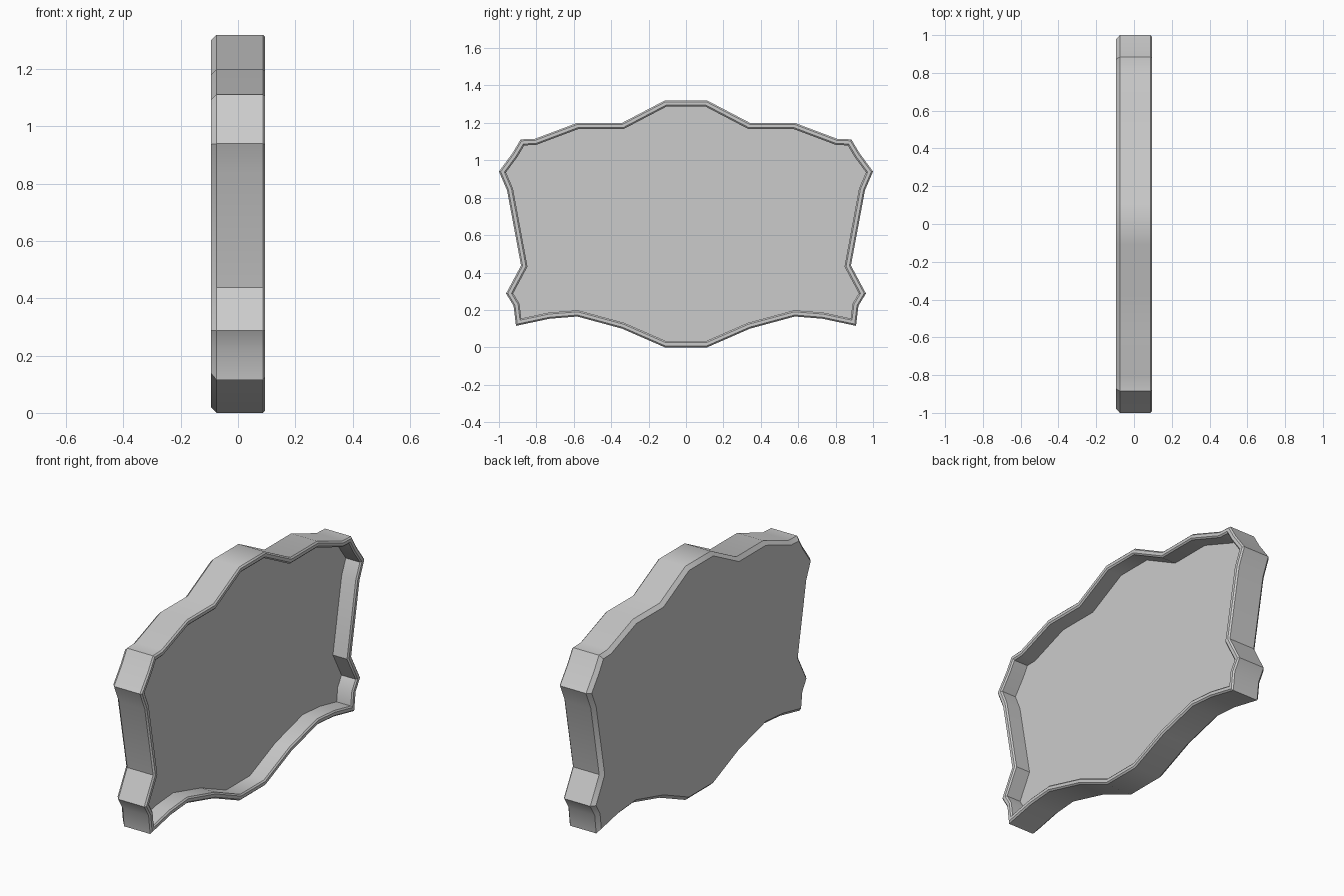
import bpy, bmesh
from mathutils import Vector

if "Cube" in bpy.data.objects:
    bpy.data.objects.remove(bpy.data.objects["Cube"])

# Right half of the plaque outline (y, z), top to bottom
half = [(0.113, 1.32), (0.342, 1.20), (0.582, 1.20), (0.808, 1.115), (0.884, 1.112),
        (0.928, 1.038), (1.0, 0.94), (0.957, 0.84), (0.882, 0.437), (0.962, 0.288),
        (0.922, 0.222), (0.909, 0.115), (0.73, 0.153), (0.582, 0.165),
        (0.342, 0.10), (0.113, 0.0)]
outline = [Vector(p) for p in half] + [Vector((-y, z)) for y, z in reversed(half)]


def inset(pts, d):
    """Mitred inset of a clockwise outline."""
    out = []
    for i, p in enumerate(pts):
        a = (p - pts[i - 1]).normalized()
        b = (pts[(i + 1) % len(pts)] - p).normalized()
        na, nb = Vector((a.y, -a.x)), Vector((b.y, -b.x))
        out.append(p + (na + nb) * (d / (1 + na.dot(nb))))
    return out


# Section from back face, over the rim, into the recess: (x, inset)
section = [(-0.095, 0.02), (-0.075, 0.0), (0.087, 0.0), (0.095, 0.008),
           (0.095, 0.025), (0.088, 0.033), (0.0, 0.033)]

bm = bmesh.new()
rings = [[bm.verts.new((x, p.x, p.y)) for p in inset(outline, d)] for x, d in section]
n = len(outline)
for r, s in zip(rings, rings[1:]):
    for i in range(n):
        j = (i + 1) % n
        bm.faces.new((r[i], r[j], s[j], s[i]))
bm.faces.new(rings[0])    # back face
bm.faces.new(rings[-1])   # recessed panel
bmesh.ops.recalc_face_normals(bm, faces=bm.faces)

mesh = bpy.data.meshes.new("sign_plaque")
bm.to_mesh(mesh)
bm.free()
plaque = bpy.data.objects.new("sign_plaque", mesh)
bpy.context.collection.objects.link(plaque)
bpy.context.view_layer.objects.active = plaque
plaque.select_set(True)
bpy.ops.object.shade_smooth_by_angle(angle=0.52)
